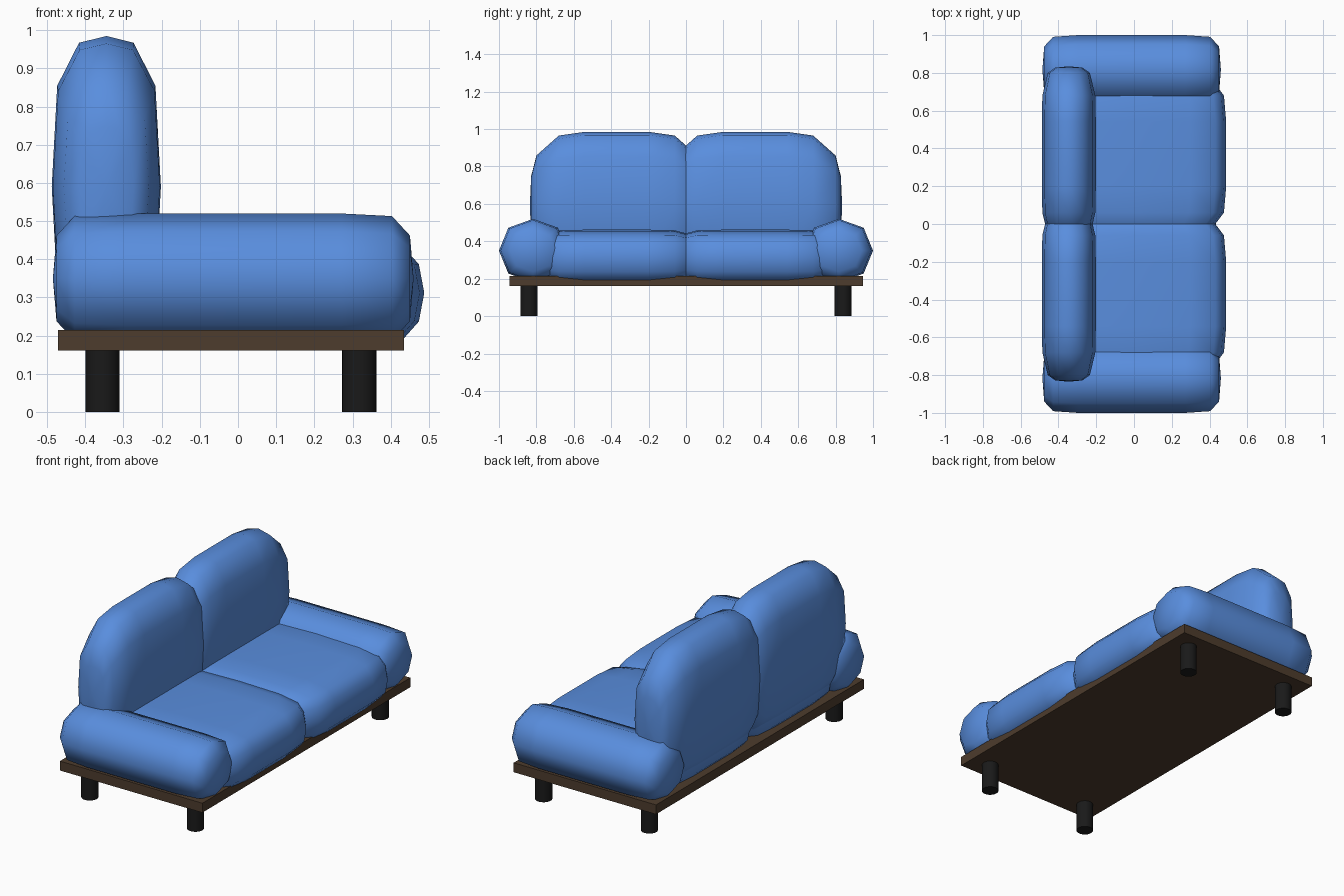
import bpy, bmesh

if "Cube" in bpy.data.objects:
    bpy.data.objects.remove(bpy.data.objects["Cube"])


def material(name, color):
    m = bpy.data.materials.new(name)
    m.diffuse_color = (*color, 1)
    m.use_nodes = True
    m.node_tree.nodes["Principled BSDF"].inputs["Base Color"].default_value = m.diffuse_color
    return m


BLUE = material("blue_fabric", (0.10, 0.27, 0.73))
WOOD = material("dark_wood", (0.075, 0.045, 0.026))
BLACK = material("black_leg", (0.01, 0.01, 0.01))


def finish(name, bm, mat):
    bmesh.ops.recalc_face_normals(bm, faces=bm.faces)
    me = bpy.data.meshes.new(name)
    bm.to_mesh(me)
    bm.free()
    ob = bpy.data.objects.new(name, me)
    me.materials.append(mat)
    bpy.context.collection.objects.link(ob)
    return ob


def cushion(name, axis, center, half, quarter, stations):
    """Loft a symmetric section (quarter given, unit size) along x or y.
    stations: (position, horizontal scale, vertical scale) from end to middle."""
    right = quarter + [(-a, b) for a, b in quarter[-2::-1]]
    section = right + [(a, -b) for a, b in right[-2:0:-1]]
    rings = [(-t, u, v) for t, u, v in stations] + \
            [s for s in reversed(stations)]
    bm = bmesh.new()
    loops = []
    for t, u, v in rings:
        loop = []
        for a, b in section:
            p = (t, a * u, b * v) if axis == "x" else (a * u, t, b * v)
            loop.append(bm.verts.new([c + h * k for c, h, k in zip(center, half, p)]))
        loops.append(loop)
    n = len(section)
    for A, B in zip(loops, loops[1:]):
        for i in range(n):
            j = (i + 1) % n
            bm.faces.new((A[i], A[j], B[j], B[i]))
    bmesh.ops.remove_doubles(bm, verts=bm.verts, dist=1e-5)  # close end poles
    for f in bm.faces:
        f.smooth = True
    return finish(name, bm, BLUE)


# Sections and lengthwise profiles
ARM_SEC = [(1, 0), (0.725, 0.72), (0, 1)]
ARM_LEN = [(1, 0, 0), (0.98, 0.67, 0.66), (0.88, 0.95, 0.96), (0.6, 1, 1)]
SEAT_SEC = [(1, 0), (0.97, 0.5), (0.88, 0.82), (0.6, 0.96), (0, 1)]
SEAT_LEN = [(1, 0, 0), (0.98, 0.6, 0.4), (0.9, 0.8, 0.78),
            (0.667, 0.975, 0.98), (0.37, 1, 1)]
BACK_SEC = [(1, 0), (0.9, 0.67), (0.5, 0.955), (0, 1)]
BACK_LEN = [(1, 0, 0), (0.985, 0.5, 0.4), (0.925, 0.78, 0.68),
            (0.667, 0.98, 0.95), (0.37, 1, 1)]

# Cushions, one set per side
for side, s in (("left", -1), ("right", 1)):
    cushion(side + "_armrest", "x", (-0.0125, s * 0.8175, 0.35),
            (0.4725, 0.1825, 0.17), ARM_SEC, ARM_LEN)
    cushion(side + "_seat_cushion", "y", (0.014, s * 0.37, 0.312),
            (0.474, 0.465, 0.15), SEAT_SEC, SEAT_LEN)
    cushion(side + "_back_cushion", "y", (-0.345, s * 0.37, 0.59),
            (0.143, 0.465, 0.395), BACK_SEC, BACK_LEN)

# Wooden base board
bm = bmesh.new()
bmesh.ops.create_cube(bm, size=1)
bmesh.ops.scale(bm, vec=(0.906, 1.89, 0.054), verts=bm.verts)
bmesh.ops.translate(bm, vec=(-0.018, 0, 0.188), verts=bm.verts)
finish("base_board", bm, WOOD)

# Four round legs
for end, x in (("back", -0.355), ("front", 0.3175)):
    for side, y in (("left", -0.84), ("right", 0.84)):
        bpy.ops.mesh.primitive_cylinder_add(vertices=24, radius=0.045, depth=0.163,
                                            location=(x, y, 0.0815))
        leg = bpy.context.object
        leg.name = f"{end}_{side}_leg"
        leg.data.materials.append(BLACK)
        bpy.ops.object.shade_smooth_by_angle()
